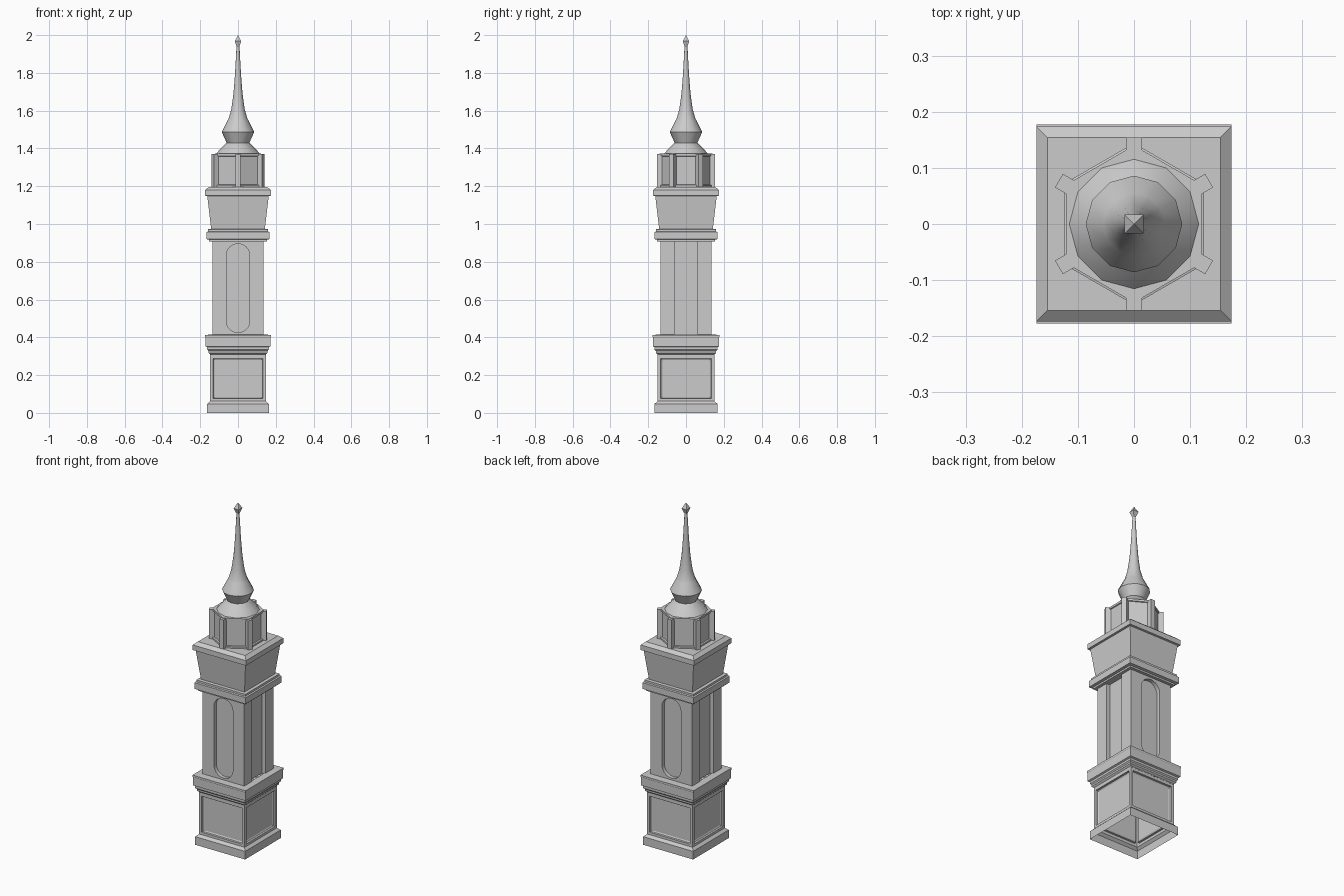
import bpy, bmesh, math
from mathutils import Matrix

if "Cube" in bpy.data.objects:
    bpy.data.objects.remove(bpy.data.objects["Cube"])


def finish(bm, name):
    bmesh.ops.recalc_face_normals(bm, faces=bm.faces)
    me = bpy.data.meshes.new(name)
    bm.to_mesh(me)
    bm.free()
    ob = bpy.data.objects.new(name, me)
    bpy.context.collection.objects.link(ob)
    return ob


def loft(bm, profile, n, rot=0.0, sy=1.0, cap=False):
    """Stack n-sided rings of (radius, z); optionally close the top."""
    rings = []
    for r, z in profile:
        rings.append([bm.verts.new((r * math.cos(rot + 2 * math.pi * i / n),
                                    sy * r * math.sin(rot + 2 * math.pi * i / n), z))
                      for i in range(n)])
    for a, b in zip(rings, rings[1:]):
        for i in range(n):
            j = (i + 1) % n
            bm.faces.new((a[i], a[j], b[j], b[i]))
    if cap:
        bm.faces.new(rings[-1])
    return rings


def square(name, profile, sy=1.0, cap=False):
    bm = bmesh.new()
    loft(bm, [(h * math.sqrt(2), z) for h, z in profile], 4, math.pi / 4, sy, cap)
    return finish(bm, name)


def smooth(ob, deg):
    bpy.ops.object.select_all(action='DESELECT')
    ob.select_set(True)
    bpy.context.view_layer.objects.active = ob
    bpy.ops.object.shade_smooth_by_angle(angle=math.radians(deg))


# plinth (open underneath)
square("plinth", [(0.163, 0), (0.163, 0.048), (0.148, 0.062)], 1.02)

# pedestal with a recessed panel on each side
bm = bmesh.new()
loft(bm, [(0.148 * math.sqrt(2), 0.06), (0.148 * math.sqrt(2), 0.305)], 4, math.pi / 4, 1.015)
bmesh.ops.recalc_face_normals(bm, faces=bm.faces)
panels = bm.faces[:]
bmesh.ops.inset_individual(bm, faces=panels, thickness=0.023)
bmesh.ops.inset_individual(bm, faces=panels, thickness=0.002, depth=-0.01)
bmesh.ops.inset_individual(bm, faces=panels, thickness=0.01, depth=-0.004)
finish(bm, "pedestal")

# lower cornice
square("lower_cornice", [(0.148, 0.305), (0.148, 0.31), (0.157, 0.318), (0.157, 0.328),
                         (0.163, 0.335), (0.163, 0.348), (0.172, 0.352), (0.172, 0.4),
                         (0.174, 0.403), (0.174, 0.413), (0.13, 0.415)], 1.02)

# shaft: round-ended recesses front and back, straight channels on the sides
S, W, D = 0.136, 0.062, 0.022
Z0, Z1 = 0.41, 0.912
bm = bmesh.new()
pts = []
for a in range(4):
    pts += [(S, -S, a), (S, -W, a), (S - D, -W, a), (S - D, W, a), (S, W, a)] if a % 2 == 0 else [(S, -S, a)]
ring = []
for x, y, a in pts:
    v = Matrix.Rotation(a * math.pi / 2, 3, 'Z') @ Matrix.Identity(3).col[0] * x \
        + Matrix.Rotation(a * math.pi / 2, 3, 'Z') @ Matrix.Identity(3).col[1] * y
    ring.append(bm.verts.new((v.x, v.y, Z0)))
base = bm.faces.new(ring)
ext = bmesh.ops.extrude_face_region(bm, geom=[base])
bmesh.ops.translate(bm, vec=(0, 0, Z1 - Z0), verts=[g for g in ext["geom"] if isinstance(g, bmesh.types.BMVert)])
shaft = finish(bm, "shaft")

for side in (-1, 1):
    bm = bmesh.new()
    outline = []
    for zc, start in ((0.895 - W, 0), (0.425 + W, math.pi)):
        for i in range(13):
            t = start + math.pi * i / 12
            outline.append(bm.verts.new((W * math.cos(t), side * (S - D), zc + W * math.sin(t))))
    f = bm.faces.new(outline)
    ext = bmesh.ops.extrude_face_region(bm, geom=[f])
    bmesh.ops.translate(bm, vec=(0, side * 0.1, 0),
                        verts=[g for g in ext["geom"] if isinstance(g, bmesh.types.BMVert)])
    cutter = finish(bm, "recess_cutter")
    cutter.hide_render = True
    mod = shaft.modifiers.new("recess", 'BOOLEAN')
    mod.operation = 'DIFFERENCE'
    mod.solver = 'EXACT'
    mod.object = cutter
    bpy.context.view_layer.objects.active = shaft
    bpy.ops.object.modifier_apply(modifier=mod.name)
    bpy.data.objects.remove(cutter)

# remove the hidden shaft ends
bm = bmesh.new()
bm.from_mesh(shaft.data)
ends = [f for f in bm.faces if all(v.co.z < Z0 + 1e-4 for v in f.verts) or all(v.co.z > Z1 - 1e-4 for v in f.verts)]
bmesh.ops.delete(bm, geom=ends, context='FACES')
bm.to_mesh(shaft.data)
bm.free()
smooth(shaft, 30)

# upper moulding, flared block and capping slab
square("upper_moulding", [(0.11, 0.907), (0.153, 0.907), (0.153, 0.917), (0.168, 0.92), (0.168, 0.957),
                          (0.16, 0.96), (0.16, 0.972), (0.14, 0.974)])
square("flared_block", [(0.142, 0.972), (0.163, 1.15)])
square("capping_slab", [(0.163, 1.148), (0.174, 1.15), (0.174, 1.18), (0.154, 1.197)], cap=True)

# six-sided lantern with corner ribs
bm = bmesh.new()
loft(bm, [(0.144, 1.197), (0.144, 1.206), (0.134, 1.208), (0.134, 1.358), (0.14, 1.36), (0.14, 1.372)],
     6, math.pi / 6, cap=True)
finish(bm, "lantern")
for i in range(6):
    bm = bmesh.new()
    bmesh.ops.create_cube(bm, size=1, matrix=Matrix.Rotation(math.pi / 6 + i * math.pi / 3, 4, 'Z')
                          @ Matrix.Translation((0.139, 0, 1.283)) @ Matrix.Diagonal((0.031, 0.028, 0.173, 1)))
    finish(bm, "lantern_rib")

# twelve-sided roof, bulb and spire
bm = bmesh.new()
loft(bm, [(0.117, 1.37), (0.093, 1.399), (0.06, 1.43), (0.086, 1.487), (0.055, 1.548), (0.05, 1.557),
          (0.035, 1.61), (0.024, 1.69), (0.016, 1.79), (0.008, 1.94)], 12)
smooth(finish(bm, "roof_and_spire"), 32)

# four-sided finial
bm = bmesh.new()
low, mid = loft(bm, [(0.008, 1.935), (0.024, 1.968)], 4, math.pi / 4)
tip = bm.verts.new((0, 0, 2))
for i in range(4):
    bm.faces.new((mid[i], mid[(i + 1) % 4], tip))
finish(bm, "finial")
